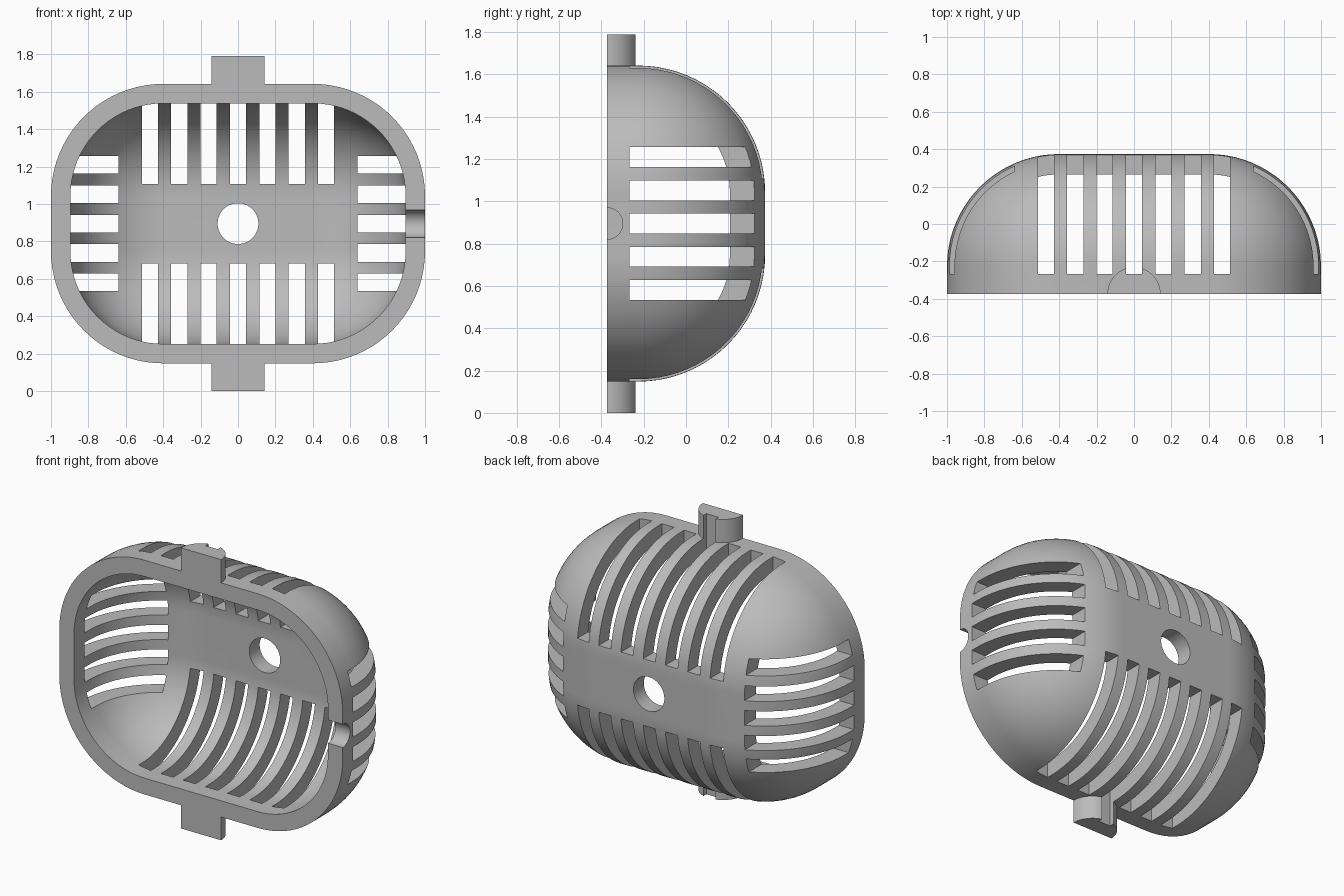
import bpy
import bmesh
from math import pi, radians
from mathutils import Matrix, Vector

if "Cube" in bpy.data.objects:
    bpy.data.objects.remove(bpy.data.objects["Cube"], do_unlink=True)

FRONT = -0.373          # y of the open rim
MID = 0.895             # z of the centre
HALF_X, HALF_YZ = 1.0, 0.747
RADIUS, WALL = 0.6, 0.104
SLOT_START = -0.267     # y where all slots begin
PITCH = 0.157

grey = bpy.data.materials.new("light grey")
grey.use_nodes = True
colour = (0.5, 0.5, 0.5, 1)
grey.diffuse_color = colour
grey.node_tree.nodes["Principled BSDF"].inputs["Base Color"].default_value = colour


def make(name, bm):
    mesh = bpy.data.meshes.new(name)
    bmesh.ops.recalc_face_normals(bm, faces=bm.faces)
    bm.to_mesh(mesh)
    bm.free()
    mesh.materials.append(grey)
    obj = bpy.data.objects.new(name, mesh)
    bpy.context.collection.objects.link(obj)
    return obj


def add_box(bm, low, high):
    low, high = Vector(low), Vector(high)
    matrix = Matrix.Translation((low + high) / 2) @ Matrix.Diagonal((*(high - low), 1))
    bmesh.ops.create_cube(bm, size=1, matrix=matrix)


def rounded_box(name, inset):
    bm = bmesh.new()
    x, s = HALF_X - inset, HALF_YZ - inset
    add_box(bm, (-x, FRONT - s, MID - s), (x, FRONT + s, MID + s))
    bmesh.ops.bevel(bm, geom=bm.edges[:], offset=RADIUS - inset, segments=20,
                    profile=0.5, affect='EDGES')
    return make(name, bm)


def cylinder(name, radius, depth, centre, axis):
    bm = bmesh.new()
    turn = {'X': Matrix.Rotation(pi / 2, 4, 'Y'), 'Y': Matrix.Rotation(pi / 2, 4, 'X'),
            'Z': Matrix.Identity(4)}[axis]
    bmesh.ops.create_cone(bm, cap_ends=True, segments=64, radius1=radius, radius2=radius,
                          depth=depth, matrix=Matrix.Translation(centre) @ turn)
    return make(name, bm)


def combine(obj, other, operation):
    other.hide_render = True
    mod = obj.modifiers.new(operation, 'BOOLEAN')
    mod.operation, mod.object, mod.solver = operation, other, 'EXACT'
    bpy.ops.object.modifier_apply(modifier=mod.name)
    bpy.data.objects.remove(other, do_unlink=True)


# Outer shell with the pivot pegs above and below
shell = rounded_box("slotted_half_shell", 0)
bpy.context.view_layer.objects.active = shell
shell.select_set(True)
combine(shell, cylinder("pegs", 0.142, 2 * MID, (0, FRONT, MID), 'Z'), 'UNION')

# Hollow inside, then slice away the front half
combine(shell, rounded_box("hollow", WALL), 'DIFFERENCE')
half = bmesh.new()
add_box(half, (-2, -3, -1), (2, FRONT, 3))
combine(shell, make("front_half", half), 'DIFFERENCE')

# Slots over the top, bottom and both sides
slots = bmesh.new()
for side in (-1, 1):
    for i in range(-3, 4):
        z = sorted((MID + side * 0.213, MID + side * 1.2))
        add_box(slots, (i * PITCH - 0.043, SLOT_START, z[0]), (i * PITCH + 0.043, 1, z[1]))
    for i in range(-2, 3):
        x = sorted((side * 0.64, side * 1.2))
        z = MID + i * PITCH
        add_box(slots, (x[0], SLOT_START, z - 0.047), (x[1], 1, z + 0.047))
combine(shell, make("slots", slots), 'DIFFERENCE')

# Round hole in the back and cable notch in the left rim
combine(shell, cylinder("back_hole", 0.109, 0.6, (0, 0.35, MID), 'Y'), 'DIFFERENCE')
combine(shell, cylinder("notch", 0.074, 0.4, (1, FRONT, MID), 'X'), 'DIFFERENCE')

# Smooth curves with crisp cut edges
bpy.ops.object.shade_smooth_by_angle(angle=radians(30))
normals = shell.modifiers.new("flat_panels", 'WEIGHTED_NORMAL')
normals.keep_sharp = True
